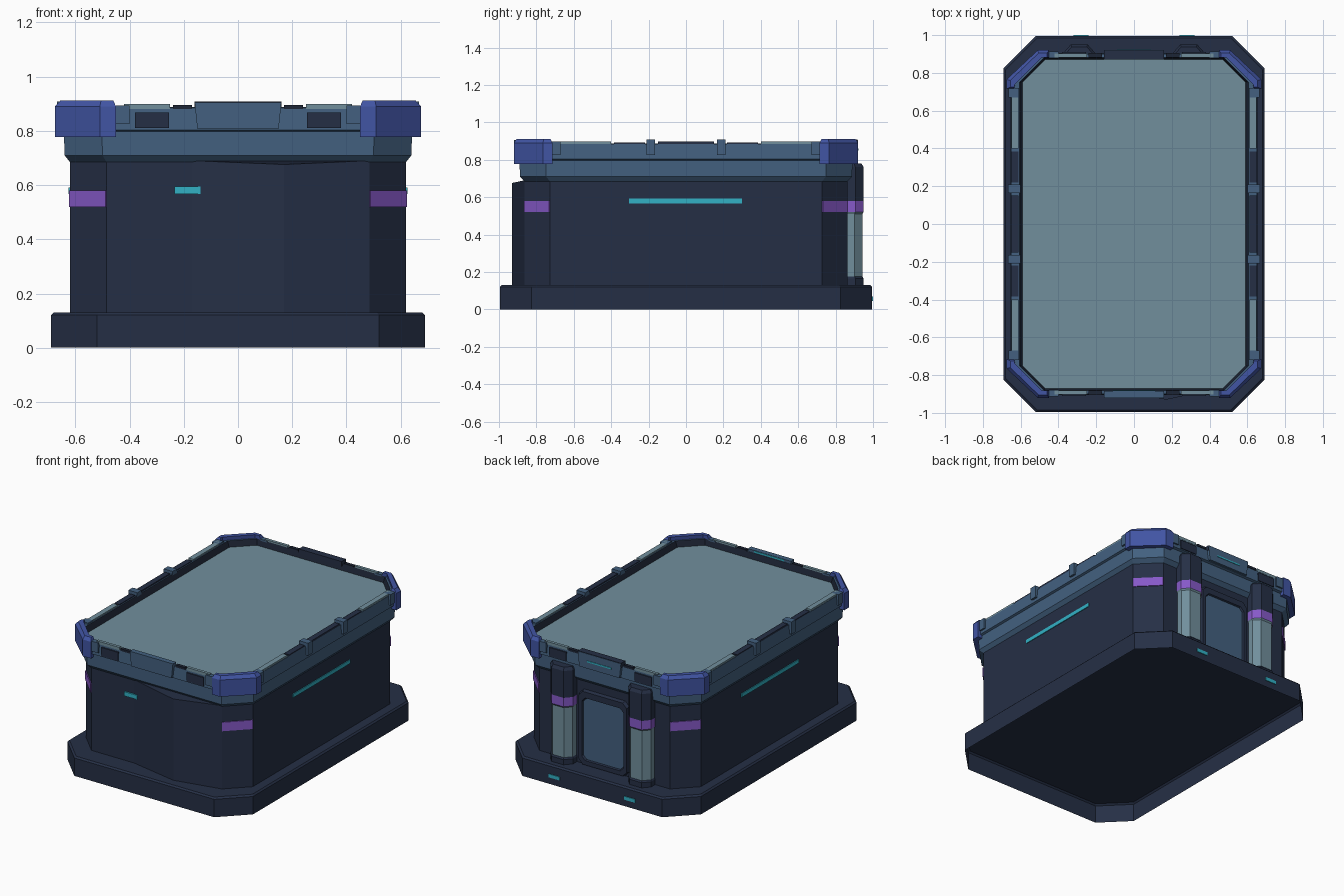
import bpy, bmesh, math

if "Cube" in bpy.data.objects:
    bpy.data.objects.remove(bpy.data.objects["Cube"])

def mat(name, r, g, b):
    m = bpy.data.materials.new(name)
    m.diffuse_color = (r, g, b, 1)
    m.use_nodes = True
    m.node_tree.nodes["Principled BSDF"].inputs["Base Color"].default_value = m.diffuse_color
    return m

NAVY = mat("navy", .0185, .0285, .060)
DARK = mat("dark_navy", .012, .018, .035)
STEEL = mat("steel_blue", .056, .118, .215)
BLUE = mat("corner_blue", .053, .090, .37)
PURPLE = mat("purple", .24, .10, .58)
CYAN = mat("cyan", .032, .44, .56)
GREY = mat("grey_teal", .165, .275, .335)

def finish(name, bm, mats, fix=True):
    if fix:
        bmesh.ops.recalc_face_normals(bm, faces=bm.faces[:])
    me = bpy.data.meshes.new(name)
    bm.to_mesh(me)
    bm.free()
    for m in mats:
        me.materials.append(m)
    ob = bpy.data.objects.new(name, me)
    bpy.context.collection.objects.link(ob)
    return ob

def add_loft(bm, rings, bands=None, bottom=True, top=True, top_mat=0):
    """Skin a stack of rings; bands gives a material index per band."""
    vs = [[bm.verts.new(p) for p in r] for r in rings]
    n = len(vs[0])
    for k in range(len(vs) - 1):
        for i in range(n):
            j = (i + 1) % n
            f = bm.faces.new((vs[k][i], vs[k][j], vs[k + 1][j], vs[k + 1][i]))
            f.material_index = bands[k] if bands else 0
    if bottom:
        bm.faces.new(vs[0][::-1]).material_index = bands[0] if bands else 0
    if top:
        bm.faces.new(vs[-1]).material_index = top_mat

def octa(hx, hy, c, z):
    return [(-hx + c, -hy, z), (hx - c, -hy, z), (hx, -hy + c, z), (hx, hy - c, z),
            (hx - c, hy, z), (-hx + c, hy, z), (-hx, hy - c, z), (-hx, -hy + c, z)]

def boxes(name, m, specs, sx=(1,), sy=(1,)):
    """Boxes given as x0,x1,y0,y1,z0,z1, repeated for each mirror sign."""
    bm = bmesh.new()
    for x0, x1, y0, y1, z0, z1 in specs:
        for a in sx:
            for b in sy:
                q = [(x0 * a, y0 * b), (x1 * a, y0 * b), (x1 * a, y1 * b), (x0 * a, y1 * b)]
                add_loft(bm, [[(x, y, z) for x, y in q] for z in (z0, z1)])
    return finish(name, bm, [m])

LR = (-1, 1)

# base plinth, hollow underneath
bm = bmesh.new()
add_loft(bm, [octa(.69, .995, .17, 0), octa(.69, .995, .17, .12), octa(.68, .985, .167, .13)], bottom=False)
finish("base_plinth", bm, [NAVY], fix=False)

# body with the off-centre bulge in its front wall
def body_ring(z, drop):
    o = octa(.62, .863, .135, z)
    return [o[0], (-.17, -.863, z), (.17, -.93, z - drop)] + o[1:]
bm = bmesh.new()
add_loft(bm, [body_ring(.13, 0), body_ring(.69, .014)], bottom=False)
finish("body", bm, [NAVY], fix=False)

# rim with a sunken top floor
bm = bmesh.new()
add_loft(bm, [octa(.62, .863, .135, .685), octa(.64, .888, .14, .71), octa(.642, .89, .14, .797),
              octa(.655, .905, .145, .803), octa(.65, .90, .145, .885), octa(.605, .882, .13, .888),
              octa(.59, .87, .12, .85)], [0, 0, 0, 0, 0, 1], bottom=False, top_mat=2)
finish("rim_and_floor", bm, [STEEL, DARK, GREY], fix=False)

# blue corner guards
CORNER = [(.45, .92), (.51, .92), (.675, .765), (.675, .715), (.635, .715), (.635, .74), (.49, .882), (.45, .882)]
TOP = [(.46, .905), (.505, .905), (.655, .76), (.655, .725), (.635, .725), (.63, .74), (.49, .88), (.46, .882)]
bm = bmesh.new()
for a in LR:
    for b in LR:
        add_loft(bm, [[(x * a, y * b, .778) for x, y in CORNER],
                      [(x * a, y * b, .89) for x, y in CORNER],
                      [(x * a, y * b, .912) for x, y in TOP]])
finish("corner_guards", bm, [BLUE])

# purple bands on the body's chamfered corners
bm = bmesh.new()
for a in LR:
    for b in LR:
        q = [(.485, .863), (.62, .728), (.624, .732), (.489, .867)]
        add_loft(bm, [[(x * a, y * b, z) for x, y in q] for z in (.52, .58)])
finish("corner_bands", bm, [PURPLE])

# side rim details
boxes("side_posts", STEEL, [(.602, .668, .165, .21, .825, .908)], LR, LR)
boxes("side_end_posts", STEEL, [(.61, .664, .67, .72, .825, .897)], LR, LR)
boxes("side_top_panels", GREY, [(.612, .648, .40, .71, .88, .897)], LR, LR)
boxes("side_dark_panels", NAVY, [(.612, .65, .22, .385, .88, .893)], LR, LR)
boxes("side_middle_panels", NAVY, [(.612, .65, -.15, .15, .88, .897)], LR)

# front and back rim details
boxes("end_top_panels", GREY, [(.25, .42, .882, .902, .88, .899)], LR, LR)
boxes("end_dark_caps", DARK, [(.17, .24, .882, .905, .88, .895)], LR, LR)
boxes("end_posts", STEEL, [(.40, .45, .88, .914, .825, .893)], LR, LR)
boxes("rim_vents", NAVY, [(.255, .38, .90, .911, .81, .868)], LR, LR)

# tapered centre plates, front and back
for name, s in (("front_plate", -1), ("back_plate", 1)):
    bm = bmesh.new()
    rings = []
    for w, z in ((.15, .807), (.16, .905)):
        rings.append([(-w, s * .885, z), (w, s * .885, z), (w, s * .92, z), (-w, s * .92, z)])
    add_loft(bm, rings)
    finish(name, bm, [STEEL])
boxes("back_plate_cap", NAVY, [(-.16, .16, .872, .918, .875, .908)])
boxes("front_plate_light", CYAN, [(-.11, .11, -.885, -.881, .892, .903)])
boxes("back_plate_light", CYAN, [(-.09, .09, .918, .923, .85, .86)])

# thin light strips
boxes("side_lights", CYAN, [(.617, .625, -.305, .30, .567, .592)], LR)
boxes("front_light", CYAN, [(-.235, -.138, -.873, -.86, .567, .595)])
boxes("base_lights", CYAN, [(.24, .32, .99, 1.0, .045, .068)], LR)

# back pillars with coloured bands
def pillar_ring(cx, s, z):
    q = [(.085, .85), (.085, .905), (.045, .95), (-.045, .95), (-.085, .905), (-.085, .85)]
    return [(cx + x * s, .85 + (y - .85) * s, z) for x, y in q]
bm = bmesh.new()
for cx in (-.29, .29):
    add_loft(bm, [pillar_ring(cx, s, z) for s, z in
                  ((1, .13), (1, .165), (.93, .175), (.93, .51), (1, .52), (1, .58), (1, .76), (.88, .78))],
             [0, 0, 1, 1, 2, 0, 0])
finish("back_pillars", bm, [NAVY, GREY, PURPLE])

# back hatch: chamfered frame with a steel panel inside
def hatch_ring(w, z0, z1, c, y):
    return [(w - c, y, z0), (w, y, z0 + c), (w, y, z1 - c), (w - c, y, z1),
            (-w + c, y, z1), (-w, y, z1 - c), (-w, y, z0 + c), (-w + c, y, z0)]
bm = bmesh.new()
add_loft(bm, [hatch_ring(.185, .13, .635, .03, .855), hatch_ring(.178, .135, .625, .03, .885),
              hatch_ring(.155, .165, .585, .025, .885), hatch_ring(.15, .17, .58, .025, .875)],
         [0, 0, 0], top_mat=1)
finish("back_hatch", bm, [NAVY, STEEL])
